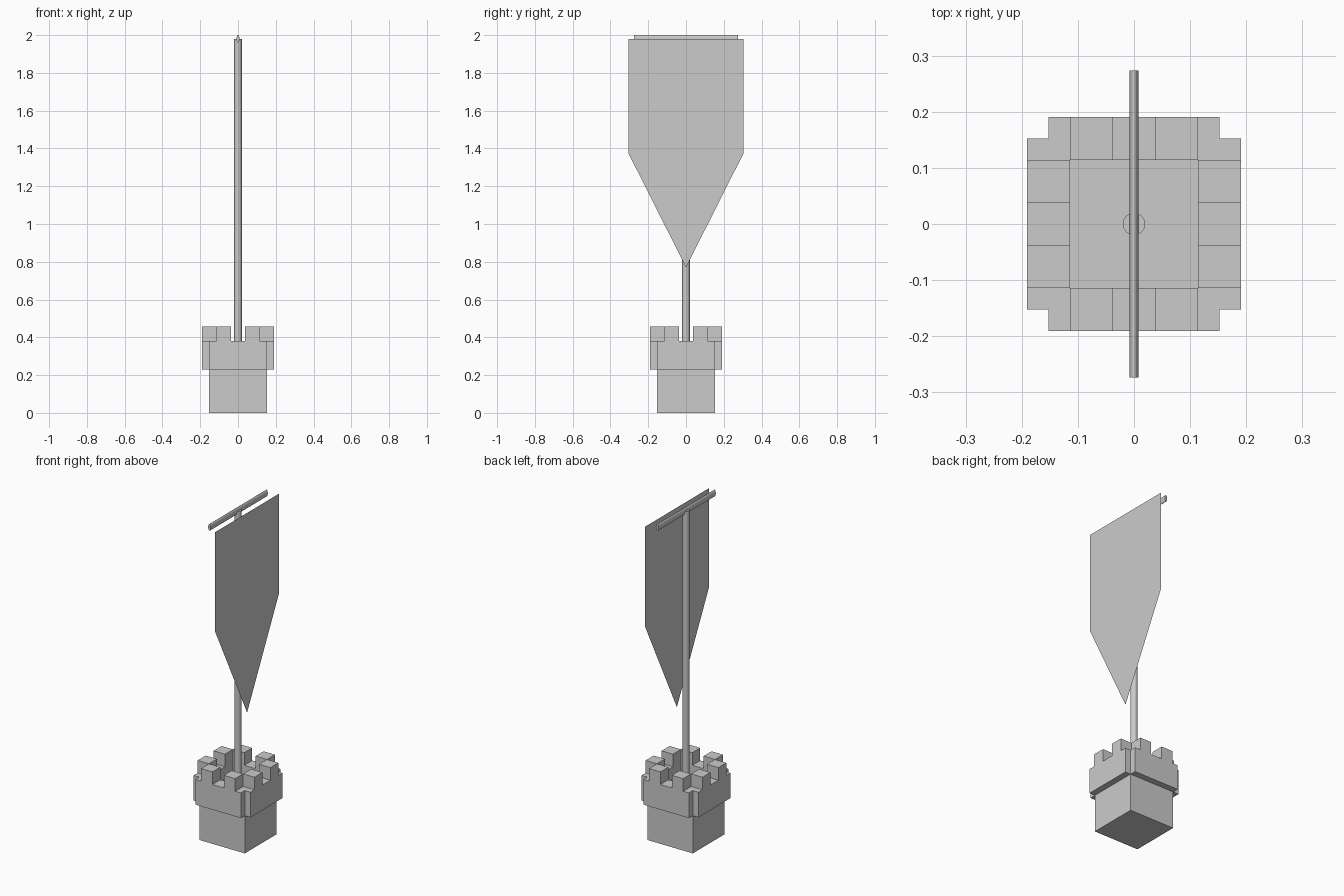
import bpy
import math

if "Cube" in bpy.data.objects:
    bpy.data.objects.remove(bpy.data.objects["Cube"])

U = 0.0381  # block unit of the tower


def mesh_object(name, verts, faces):
    mesh = bpy.data.meshes.new(name)
    mesh.from_pydata(verts, [], faces)
    obj = bpy.data.objects.new(name, mesh)
    bpy.context.collection.objects.link(obj)
    return obj


def prism(name, outline, z0, z1):
    """Extrude a counter-clockwise xy outline from z0 to z1."""
    n = len(outline)
    verts = [(x, y, z) for z in (z0, z1) for x, y in outline]
    faces = [tuple(range(n))[::-1], tuple(range(n, 2 * n))]
    faces += [(i, (i + 1) % n, (i + 1) % n + n, i + n) for i in range(n)]
    return mesh_object(name, verts, faces)


def rect(x0, x1, y0, y1):
    return [(x0, y0), (x1, y0), (x1, y1), (x0, y1)]


def turn(p, k):
    """Rotate an xy point by k quarter turns."""
    x, y = p
    for _ in range(k):
        x, y = -y, x
    return x, y


def rod(name, length, location, rotation=(0, 0, 0), scale=(1, 1, 1)):
    bpy.ops.mesh.primitive_cylinder_add(vertices=16, radius=0.02, depth=length,
                                        location=location, rotation=rotation)
    obj = bpy.context.object
    obj.name = name
    obj.scale = scale
    bpy.ops.object.shade_smooth_by_angle()
    return obj


# Square tower base
prism("tower_base", rect(-4 * U, 4 * U, -4 * U, 4 * U), 0, 6 * U)

# Overhanging wall with notched corners and a sunken floor
corner = [(-4 * U, -5 * U), (4 * U, -5 * U), (4 * U, -4 * U)]
outline = [turn(p, k) for k in range(4) for p in corner]
wall = prism("tower_wall", outline, 6 * U, 10 * U)
cutter = prism("wall_cutter", rect(-3 * U, 3 * U, -3 * U, 3 * U), 8 * U, 11 * U)
cutter.hide_render = True
cutter.hide_viewport = True
cut = wall.modifiers.new("recess", "BOOLEAN")
cut.operation = "DIFFERENCE"
cut.solver = "EXACT"
cut.object = cutter

# Two battlement blocks on each side
for k in range(4):
    for x0 in (-3 * U, U):
        block = [turn(p, k) for p in rect(x0, x0 + 2 * U, -5 * U, -3 * U)]
        prism("battlement", block, 10 * U, 12 * U)

# Pole and flattened crossbar
rod("pole", 1.98 - 8 * U, (0, 0, (1.98 + 8 * U) / 2))
rod("crossbar", 0.548, (0, 0, 1.98), (math.pi / 2, 0, 0), (0.4, 1, 1))

# Pointed banner sheet hanging in front of the pole
banner = [(-0.305, 1.98), (-0.305, 1.375), (0, 0.77), (0.305, 1.375), (0.305, 1.98)]
mesh_object("banner", [(0.061, y, z) for y, z in banner], [(0, 1, 2, 3, 4)])
